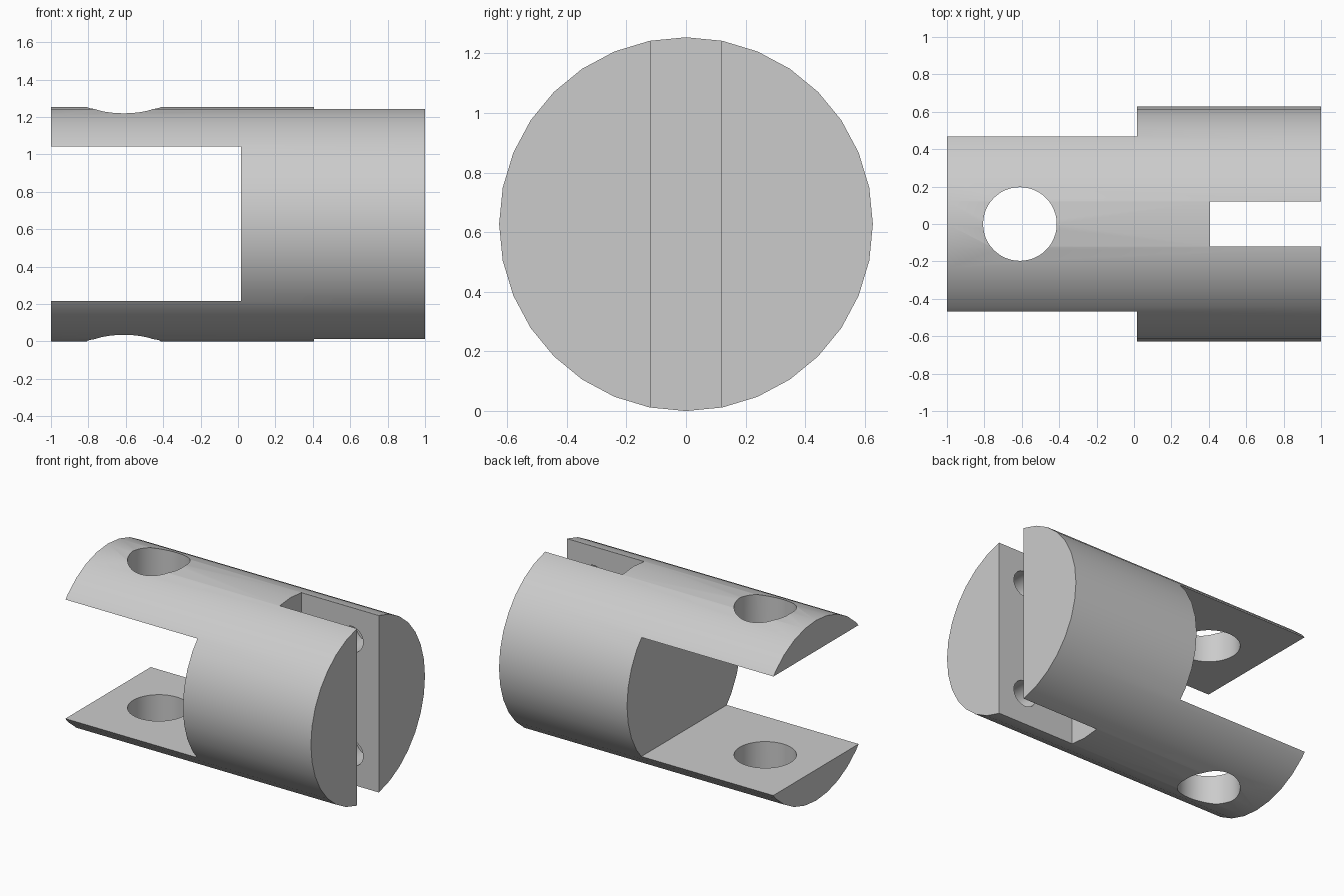
import bpy
import math

cube = bpy.data.objects.get("Cube")
if cube:
    bpy.data.objects.remove(cube, do_unlink=True)

R = 0.627      # body radius, also the height of its axis

metal = bpy.data.materials.new("light grey metal")
metal.use_nodes = True
grey = (0.6, 0.6, 0.6, 1)
metal.diffuse_color = grey
metal.node_tree.nodes["Principled BSDF"].inputs["Base Color"].default_value = grey


def cylinder(name, radius, length, centre, rotation=(0, 0, 0), sides=32):
    bpy.ops.mesh.primitive_cylinder_add(vertices=sides, radius=radius, depth=length,
                                        location=centre, rotation=rotation)
    ob = bpy.context.object
    ob.name = name
    bpy.ops.object.transform_apply(location=True, rotation=True, scale=True)
    ob.data.materials.append(metal)
    return ob


def box(name, low, high):
    bpy.ops.mesh.primitive_cube_add(size=1, location=[(a + b) / 2 for a, b in zip(low, high)])
    ob = bpy.context.object
    ob.name = name
    ob.scale = [b - a for a, b in zip(low, high)]
    bpy.ops.object.transform_apply(location=True, rotation=True, scale=True)
    ob.data.materials.append(metal)
    return ob


def cut(body, cutter):
    cutter.hide_render = True
    mod = body.modifiers.new(cutter.name, 'BOOLEAN')
    mod.operation = 'DIFFERENCE'
    mod.solver = 'EXACT'
    mod.object = cutter
    bpy.context.view_layer.objects.active = body
    bpy.ops.object.modifier_apply(modifier=mod.name)
    bpy.data.objects.remove(cutter, do_unlink=True)


# Round body lying along x
body = cylinder("coupling_body", R, 2, (0, 0, R), (0, math.pi / 2, 0))

# Wide fork slot, leaving an upper and a lower arm
cut(body, box("fork_slot", (-1.2, -1, 0.215), (0.015, 1, 1.042)))

# Narrow upright slot in the other end
cut(body, box("blade_slot", (0.405, -0.119, -0.2), (1.2, 0.119, 1.5)))

# Pin hole through both arms
cut(body, cylinder("pin_hole", 0.197, 2, (-0.61, 0, R), sides=48))

# Blind screw holes in the walls of the narrow slot
for z in (R - 0.395, R + 0.395):
    cut(body, cylinder("screw_hole", 0.09, 0.6, (0.79, 0, z), (math.pi / 2, 0, 0)))

bpy.ops.object.select_all(action='DESELECT')
body.select_set(True)
bpy.context.view_layer.objects.active = body
bpy.ops.object.shade_smooth_by_angle(angle=math.radians(25))
